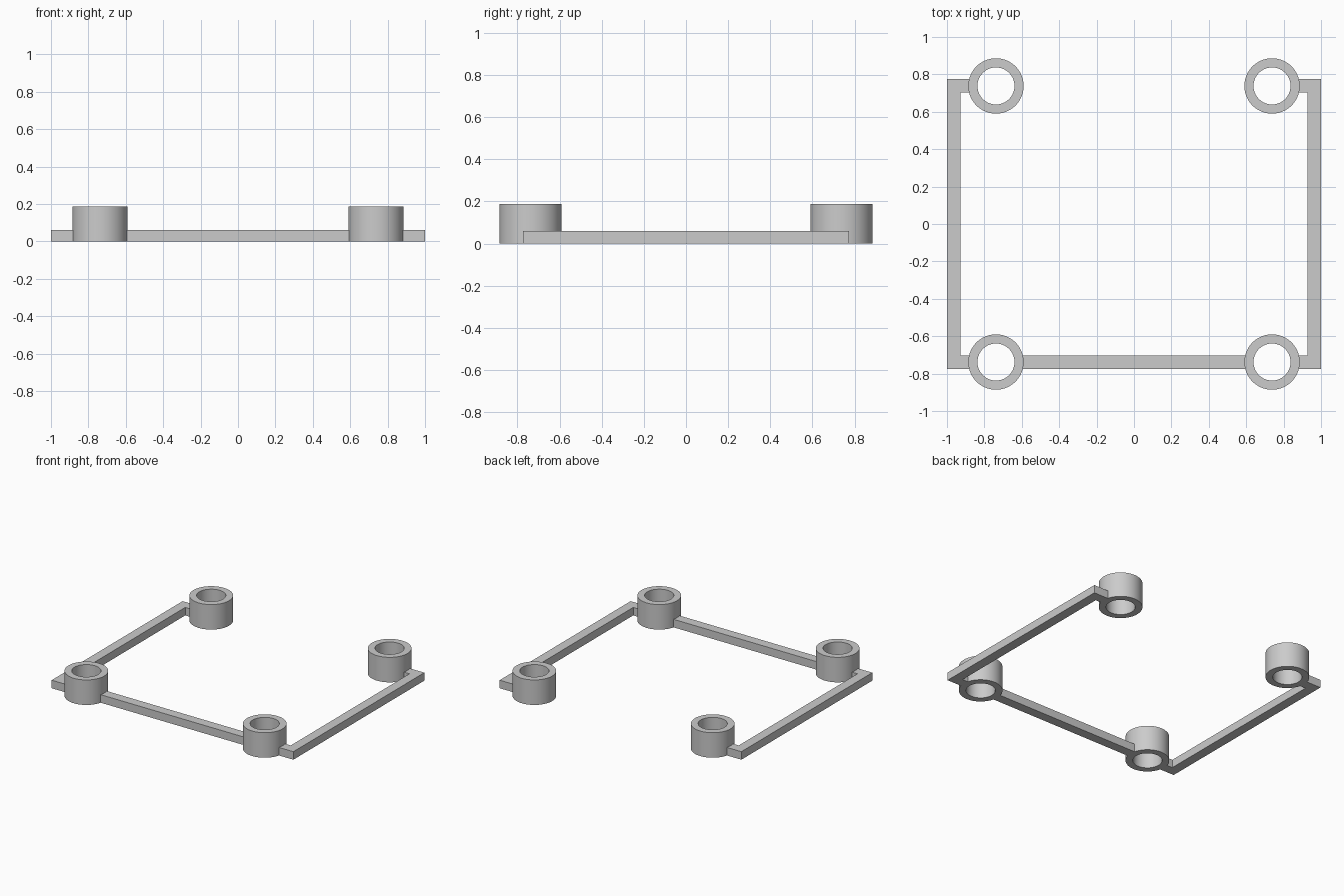
import bpy
import bmesh
import math

cube = bpy.data.objects.get("Cube")
if cube:
    bpy.data.objects.remove(cube, do_unlink=True)

CENTRE = 0.738           # ring centre offset on x and y
R_OUT, R_IN = 0.148, 0.099
RING_H, BAR_H = 0.187, 0.06
HALF_W = 0.036           # half the bar width
REACH = CENTRE - 0.128   # how far bars run into the ring wall

grey = bpy.data.materials.new("plain grey")
grey.use_nodes = True
colour = (0.6, 0.6, 0.6, 1)
grey.diffuse_color = colour
grey.node_tree.nodes["Principled BSDF"].inputs["Base Color"].default_value = colour


def make_object(name, bm):
    bmesh.ops.recalc_face_normals(bm, faces=bm.faces[:])
    mesh = bpy.data.meshes.new(name)
    bm.to_mesh(mesh)
    bm.free()
    mesh.materials.append(grey)
    obj = bpy.data.objects.new(name, mesh)
    bpy.context.collection.objects.link(obj)
    return obj


def extruded(name, outline, height):
    """Prism from a flat outline standing on the ground."""
    bm = bmesh.new()
    face = bm.faces.new([bm.verts.new((x, y, 0)) for x, y in outline])
    top = bmesh.ops.extrude_face_region(bm, geom=[face])["geom"]
    verts = [v for v in top if isinstance(v, bmesh.types.BMVert)]
    bmesh.ops.translate(bm, verts=verts, vec=(0, 0, height))
    return make_object(name, bm)


def ring(name, cx, cy, segments=64):
    """Hollow cylinder spun from a rectangular wall section."""
    bm = bmesh.new()
    section = [(R_IN, 0), (R_OUT, 0), (R_OUT, RING_H), (R_IN, RING_H)]
    loops = []
    for i in range(segments):
        a = math.tau * i / segments
        loops.append([bm.verts.new((r * math.cos(a), r * math.sin(a), z)) for r, z in section])
    for i in range(segments):
        a, b = loops[i], loops[(i + 1) % segments]
        for j in range(4):
            k = (j + 1) % 4
            bm.faces.new((a[j], b[j], b[k], a[k]))
    obj = make_object(name, bm)
    obj.location = (cx, cy, 0)
    bpy.ops.object.select_all(action="DESELECT")
    obj.select_set(True)
    bpy.context.view_layer.objects.active = obj
    bpy.ops.object.shade_smooth_by_angle(angle=math.radians(40))


# Four corner rings
for side, sx in (("left", 1), ("right", -1)):
    for end, sy in (("front", -1), ("back", 1)):
        ring(f"{end}_{side}_ring", sx * CENTRE, sy * CENTRE)

# Side brackets: long bar with a short stub into each ring
outer, inner = CENTRE + HALF_W, CENTRE - HALF_W
stub = CENTRE + 0.128
bar_x = 1 - 2 * HALF_W
bracket = [(1, -outer), (1, outer), (stub, outer), (stub, inner),
           (bar_x, inner), (bar_x, -inner), (stub, -inner), (stub, -outer)]
for side, sx in (("left", 1), ("right", -1)):
    extruded(f"{side}_bracket", [(sx * x, y) for x, y in bracket], BAR_H)

# Front bar between the two front rings
extruded("front_bar", [(-REACH, -outer), (REACH, -outer), (REACH, -inner), (-REACH, -inner)], BAR_H)
